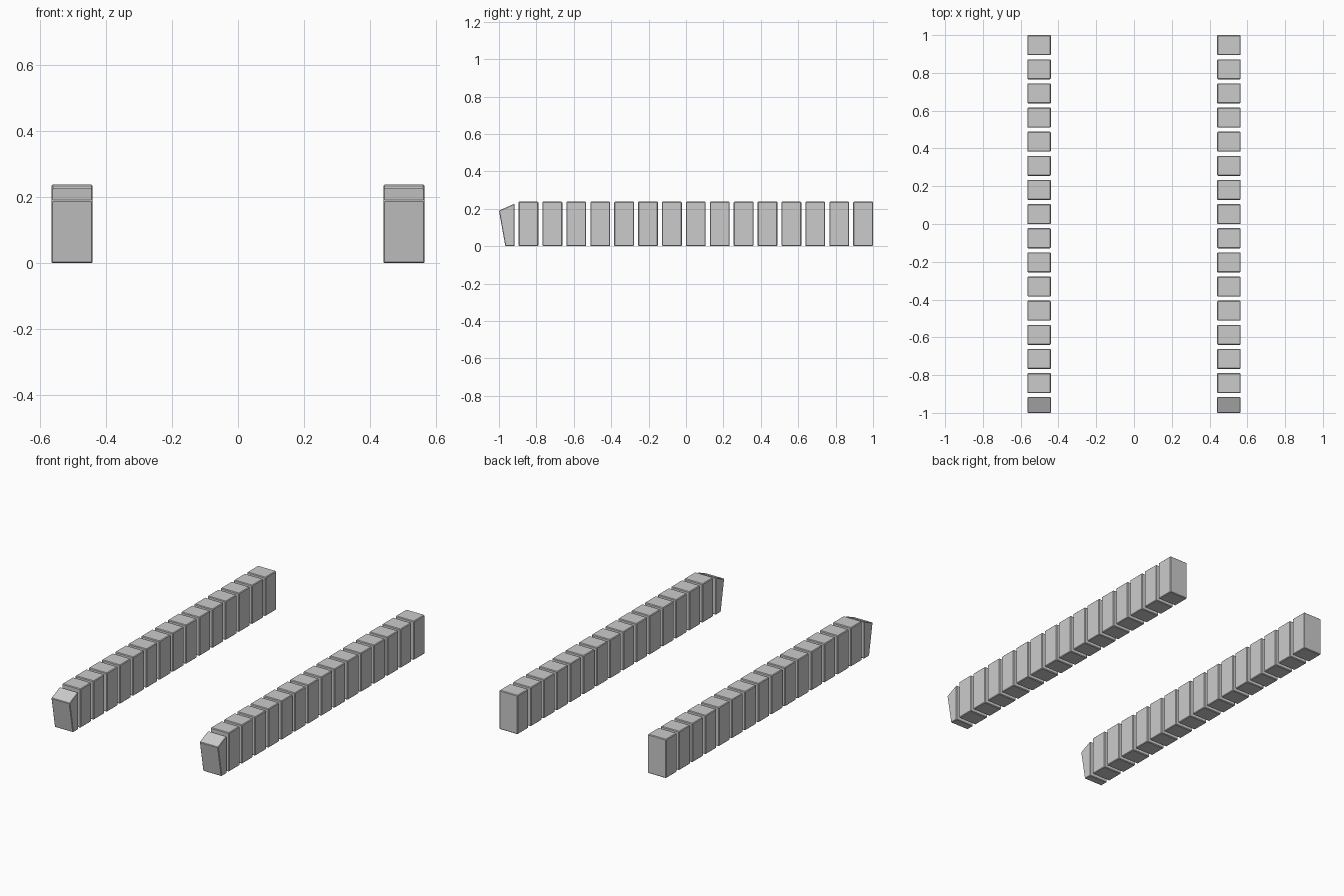
import bpy, bmesh

if "Cube" in bpy.data.objects:
    bpy.data.objects.remove(bpy.data.objects["Cube"])

X_IN, X_OUT = 0.44, 0.565      # inner and outer side of each row
Z0, Z1 = 0.0, 0.238
LENGTH, PITCH, COUNT = 0.106, 0.1278, 15


def prism(name, profile, x0, x1, bevel):
    """Extrude a (y, z) profile from x0 to x1 and chamfer its edges."""
    bm = bmesh.new()
    face = bm.faces.new([bm.verts.new((x0, y, z)) for y, z in profile])
    ext = bmesh.ops.extrude_face_region(bm, geom=[face])
    moved = [v for v in ext["geom"] if isinstance(v, bmesh.types.BMVert)]
    bmesh.ops.translate(bm, verts=moved, vec=(x1 - x0, 0, 0))
    bmesh.ops.recalc_face_normals(bm, faces=bm.faces)
    bmesh.ops.bevel(bm, geom=bm.edges[:], offset=bevel, segments=1,
                    affect='EDGES', profile=0.5)
    mesh = bpy.data.meshes.new(name)
    bm.to_mesh(mesh)
    bm.free()
    obj = bpy.data.objects.new(name, mesh)
    bpy.context.collection.objects.link(obj)
    return obj


for side, x0, x1 in (("left", -X_OUT, -X_IN), ("right", X_IN, X_OUT)):
    # Row of evenly spaced blocks, running forward from the back end
    for i in range(COUNT):
        back = 1.0 - i * PITCH
        front = back - LENGTH
        prism(f"{side}_block_{i + 1}",
              [(front, Z0), (back, Z0), (back, Z1), (front, Z1)], x0, x1, 0.004)
    # Wedge-shaped end block with sloped top and raked front
    prism(f"{side}_end_block",
          [(-0.966, Z0), (-0.917, Z0), (-0.917, 0.227), (-1.0, 0.19)],
          x0, x1, 0.003)
